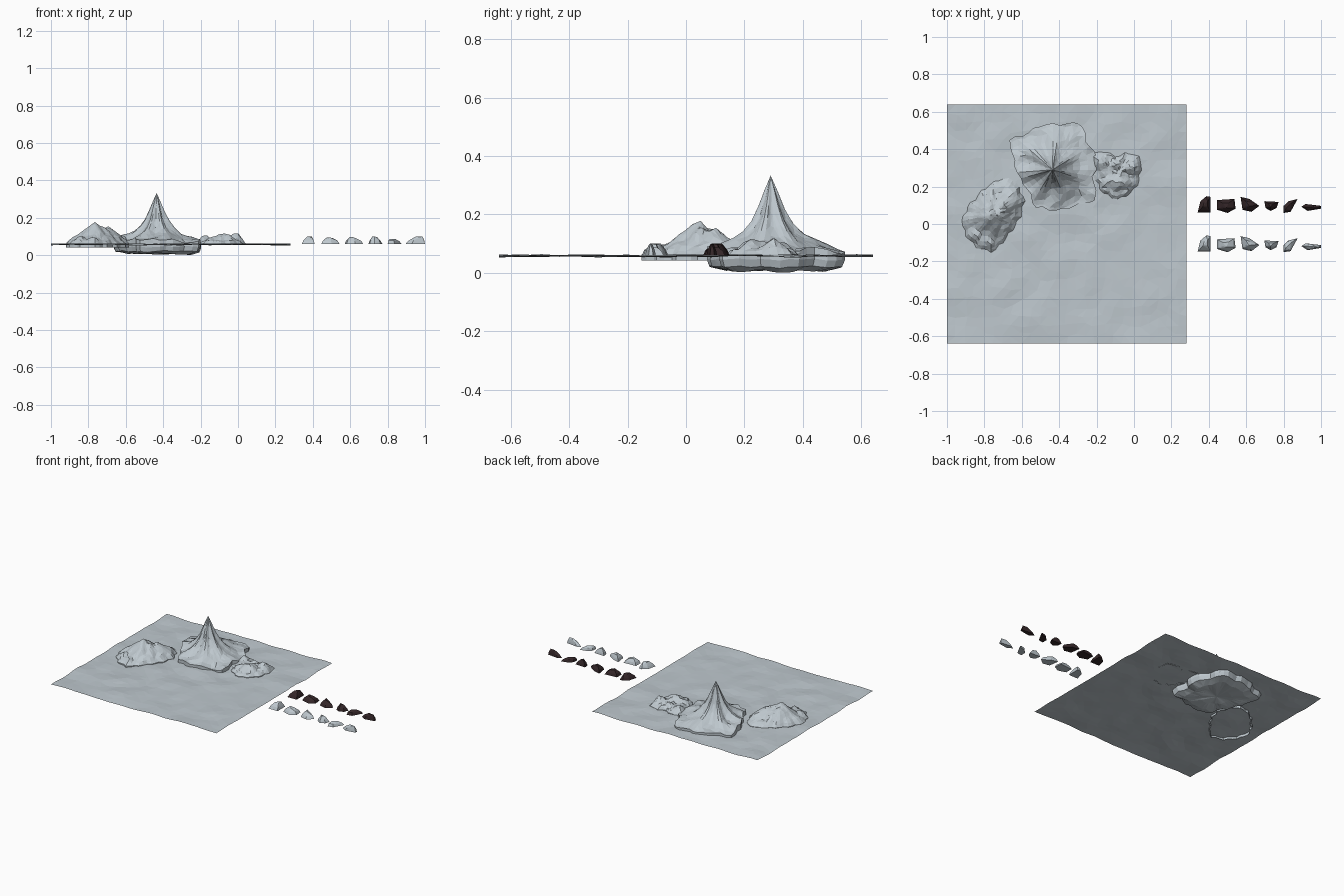
import bpy, bmesh, math, random
from mathutils import Vector, noise

if "Cube" in bpy.data.objects:
    bpy.data.objects.remove(bpy.data.objects["Cube"])

random.seed(4)

def material(name, rgb):
    m = bpy.data.materials.new(name)
    m.diffuse_color = (*rgb, 1)
    m.use_nodes = True
    m.node_tree.nodes["Principled BSDF"].inputs["Base Color"].default_value = m.diffuse_color
    return m

STONE = material("pale grey stone", (0.52, 0.58, 0.62))
DARK = material("dark brown stone", (0.035, 0.02, 0.022))

def finish(bm, name, mat):
    me = bpy.data.meshes.new(name)
    bm.to_mesh(me)
    bm.free()
    ob = bpy.data.objects.new(name, me)
    bpy.context.collection.objects.link(ob)
    me.materials.append(mat)
    return ob

def nz(x, y, f, seed=0):
    return noise.noise(Vector((x * f, y * f, seed)))

def resample(outline, n):
    """Evenly spaced points along a closed outline."""
    pts = [Vector(p) for p in outline]
    segs = [(pts[i], pts[(i + 1) % len(pts)]) for i in range(len(pts))]
    total = sum((b - a).length for a, b in segs)
    out = []
    for k in range(n):
        d = total * k / n
        for a, b in segs:
            length = (b - a).length
            if d <= length:
                out.append(a.lerp(b, d / length))
                break
            d -= length
    return out

def mound(name, outline, centre, height, n, steps, walls, closed=False, wobble=0.008):
    """Rings from centre to outline at a height rule, then wall rings (scale, z)."""
    c = Vector(centre)
    rim = []
    for i, p in enumerate(resample(outline, n)):
        d = (p - c).normalized()
        rim.append(p + d * wobble * math.sin(i * 2.1))
    bm = bmesh.new()
    top = bm.verts.new((c.x, c.y, height(c.x, c.y, 0)))
    rings = []
    for t in steps:
        ring = []
        for p in rim:
            q = c.lerp(p, t)
            ring.append(bm.verts.new((q.x, q.y, height(q.x, q.y, t))))
        rings.append(ring)
    for s, z in walls:
        ring = []
        for p in rim:
            q = c.lerp(p, s)
            ring.append(bm.verts.new((q.x, q.y, z + 0.012 * nz(q.x, q.y, 14, 3) * closed)))
        rings.append(ring)
    for i in range(n):
        j = (i + 1) % n
        bm.faces.new((top, rings[0][i], rings[0][j]))
        for a, b in zip(rings, rings[1:]):
            bm.faces.new((a[i], b[i], b[j], a[j]))
    if closed:
        low = bm.verts.new((c.x, c.y, 0.02))
        for i in range(n):
            bm.faces.new((low, rings[-1][(i + 1) % n], rings[-1][i]))
    bmesh.ops.triangulate(bm, faces=bm.faces[:])
    bmesh.ops.recalc_face_normals(bm, faces=bm.faces[:])
    if sum(f.normal.z for f in bm.faces if f.calc_center_median().z > 0.07) < 0:
        bmesh.ops.reverse_faces(bm, faces=bm.faces[:])
    return finish(bm, name, STONE)

def peak_rule(peaks, slope, edge, seed):
    """Height from overlapping craggy cones that drop away at the rim."""
    def rule(x, y, t):
        h = max(pz - slope * math.hypot(x - px, y - py) for px, py, pz in peaks)
        h = max(h, 0.085) + 0.018 * nz(x, y, 22, seed)
        return edge + (h - edge) * (1 - t ** 7)
    return rule

# Gently uneven ground sheet
bm = bmesh.new()
bmesh.ops.create_grid(bm, x_segments=26, y_segments=26, size=0.64)
for v in bm.verts:
    v.co.x -= 0.36
    border = max(abs(v.co.x + 0.36), abs(v.co.y)) > 0.63
    if not border:
        v.co.x += random.uniform(-0.012, 0.012)
        v.co.y += random.uniform(-0.012, 0.012)
    v.co.z = 0.058 + 0.009 * nz(v.co.x, v.co.y, 7, 1)
bmesh.ops.triangulate(bm, faces=bm.faces[:])
finish(bm, "ground_sheet", STONE)

# Central pointed mountain with a flared skirt and a closed underside
PEAK = (-0.435, 0.29)
PROFILE = [(0, .333), (.025, .27), (.05, .2), (.08, .153), (.12, .117),
           (.17, .095), (.22, .082), (.4, .068)]

def mountain_height(x, y, t):
    dx, dy = x - PEAK[0], y - PEAK[1]
    r, a = math.hypot(dx, dy), math.atan2(dy, dx)
    r *= 1 + 0.13 * math.sin(7 * a + 0.6)
    for (r0, z0), (r1, z1) in zip(PROFILE, PROFILE[1:]):
        if r <= r1:
            z = z0 + (z1 - z0) * (r - r0) / (r1 - r0)
            break
    else:
        z = PROFILE[-1][1]
    return z + 0.022 * nz(x, y, 12, 5) * min(1, r / 0.15)

mound("pointed_mountain",
      [(-.665, .45), (-.56, .49), (-.5, .53), (-.28, .54), (-.25, .43), (-.19, .35), (-.22, .24),
       (-.195, .13), (-.29, .107), (-.4, .07), (-.53, .09), (-.57, .19), (-.61, .24), (-.64, .32)],
      PEAK, mountain_height, 44, [.1, .2, .32, .46, .62, .8, .93, 1],
      [(1, .045), (.96, .02), (.75, .008), (.4, .012)], closed=True)

# Long craggy ridge on the left, open underneath
mound("left_ridge",
      [(-.92, .015), (-.89, .09), (-.8, .19), (-.72, .24), (-.64, .24), (-.585, .13), (-.61, .03),
       (-.665, -.05), (-.73, -.13), (-.77, -.15), (-.85, -.12), (-.905, -.05)],
      (-.765, .05),
      peak_rule([(-.765, .05, .18), (-.84, .05, .125), (-.85, -.07, .115), (-.69, .1, .155),
                 (-.63, .15, .135), (-.76, .15, .12), (-.7, -.02, .125), (-.77, -.1, .11)],
                0.75, 0.062, 8),
      40, [.15, .3, .46, .62, .78, .9, 1], [(1, .042)])

# Low craggy hill on the right
mound("right_hill",
      [(-.23, .37), (-.18, .39), (-.08, .36), (-.035, .385), (.04, .35), (.03, .24), (0, .18),
       (-.08, .13), (-.16, .16), (-.21, .24)],
      (-.09, .27),
      peak_rule([(-.07, .23, .13), (-.005, .3, .125), (-.18, .32, .115), (-.15, .22, .11),
                 (-.09, .32, .11)], 0.8, 0.062, 2),
      32, [.18, .36, .54, .72, .88, 1], [(1, .057)])

# Loose rocks: footprint relative to the row, then a smaller raised top facet
ROCKS = [
    ([(.34, -.04), (.355, .02), (.388, .047), (.41, .043), (.41, -.04)], (.385, .01), .1),
    ([(.445, .026), (.537, .032), (.543, -.02), (.5, -.043), (.445, -.026)], (.49, 0), .095),
    ([(.57, .043), (.617, .032), (.67, -.005), (.628, -.037), (.58, -.026)], (.61, .01), .097),
    ([(.697, .02), (.773, .016), (.762, -.016), (.73, -.032), (.703, -.016)], (.73, 0), .1),
    ([(.8, -.043), (.8, -.005), (.826, .02), (.875, .032), (.837, -.037)], (.82, -.005), .088),
    ([(.895, -.01), (.917, .005), (1.0, -.005), (1.0, -.02), (.928, -.032)], (.98, -.012), .1),
]

def rock(name, foot, summit, top, row_y, mat):
    bm = bmesh.new()
    s = Vector(summit)
    for i, p in enumerate(foot):
        q = Vector(p)
        bm.verts.new((q.x, q.y + row_y, .059))
        m = s.lerp(q, 0.8)
        bm.verts.new((m.x, m.y + row_y, .078 - .004 * (i % 2)))
        m = s.lerp(q, 0.35)
        bm.verts.new((m.x, m.y + row_y, top - .004 * (i % 3)))
    res = bmesh.ops.convex_hull(bm, input=bm.verts[:])
    bmesh.ops.delete(bm, geom=[g for g in res["geom_interior"] if isinstance(g, bmesh.types.BMVert)],
                     context='VERTS')
    bmesh.ops.recalc_face_normals(bm, faces=bm.faces[:])
    finish(bm, name, mat)

for k, (foot, summit, top) in enumerate(ROCKS, 1):
    rock(f"dark_rock_{k}", foot, summit, top, 0.102, DARK)
    rock(f"pale_rock_{k}", foot, summit, top, -0.108, STONE)
